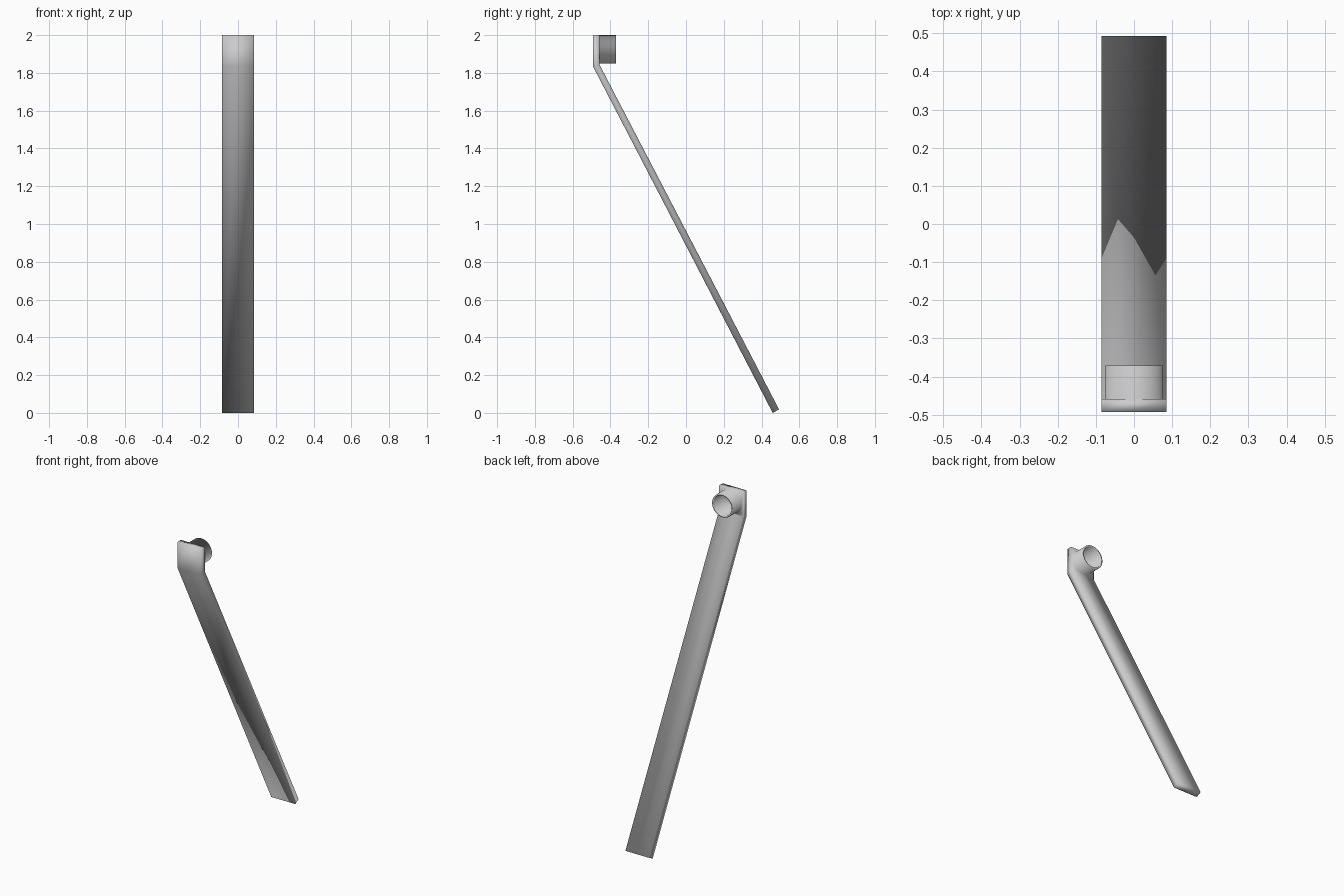
import bpy, bmesh, math
from mathutils import Vector

if "Cube" in bpy.data.objects:
    bpy.data.objects.remove(bpy.data.objects["Cube"])

HALF_W = 0.085
FRONT = [(-0.493, 2.0), (-0.493, 1.835), (0.459, 0.0)]   # y, z
BACK = [(-0.458, 2.0), (-0.458, 1.844), (0.493, 0.018)]
COLS = (-HALF_W, 0.0, HALF_W)
bm = bmesh.new()

# Bent flat bar: three columns of points on the front and on the back
front = [[bm.verts.new((x, y, z)) for y, z in FRONT] for x in COLS]
back = [[bm.verts.new((x, y, z)) for y, z in BACK] for x in COLS]


def split_quad(top_l, top_r, bot_r, bot_l, falling):
    if falling:
        tris = ((top_l, top_r, bot_r), (top_l, bot_r, bot_l))
    else:
        tris = ((top_l, top_r, bot_l), (top_r, bot_r, bot_l))
    for t in tris:
        bm.faces.new(t)


for c in (0, 1):
    for r in (0, 1):
        split_quad(front[c][r], front[c + 1][r], front[c + 1][r + 1],
                   front[c][r + 1], False)
    # leg back
    split_quad(back[c][1], back[c + 1][1], back[c + 1][2], back[c][2], False)
    # top and foot ends
    for r in (0, 2):
        bm.faces.new((front[c][r], front[c + 1][r], back[c + 1][r], back[c][r]))
for c in (0, 2):
    for r in (0, 1):
        bm.faces.new((front[c][r], front[c][r + 1], back[c][r + 1], back[c][r]))

# Round collar growing out of the head
Y0, Y1, R_OUT, R_IN, ZC, N = -0.458, -0.371, 0.0745, 0.064, 1.925, 48


def ring(radius, y):
    return [bm.verts.new((radius * math.sin(math.tau * i / N), y,
                          ZC + radius * math.cos(math.tau * i / N)))
            for i in range(N)]


rings = [ring(R_OUT, Y0), ring(R_OUT, Y1), ring(R_IN, Y1), ring(R_IN, Y0)]
for p, q in zip(rings, rings[1:]):
    for i in range(N):
        j = (i + 1) % N
        bm.faces.new((p[i], p[j], q[j], q[i]))
bm.faces.new(rings[3])

# Back of the head, filled around the collar
outline = [back[0][0], back[1][0], back[2][0],
           back[2][1], back[1][1], back[0][1]]
edges = []
for loop in (outline, rings[0]):
    for u, v in zip(loop, loop[1:] + loop[:1]):
        edges.append(bm.edges.get((u, v)) or bm.edges.new((u, v)))
bmesh.ops.triangle_fill(bm, edges=edges, use_beauty=True, normal=Vector((0, 1, 0)))
bmesh.ops.recalc_face_normals(bm, faces=bm.faces)

# One softly shaded object
for f in bm.faces:
    f.smooth = True
mesh = bpy.data.meshes.new("bent_bar_with_collar")
bm.to_mesh(mesh)
bm.free()
obj = bpy.data.objects.new("bent_bar_with_collar", mesh)
bpy.context.collection.objects.link(obj)
